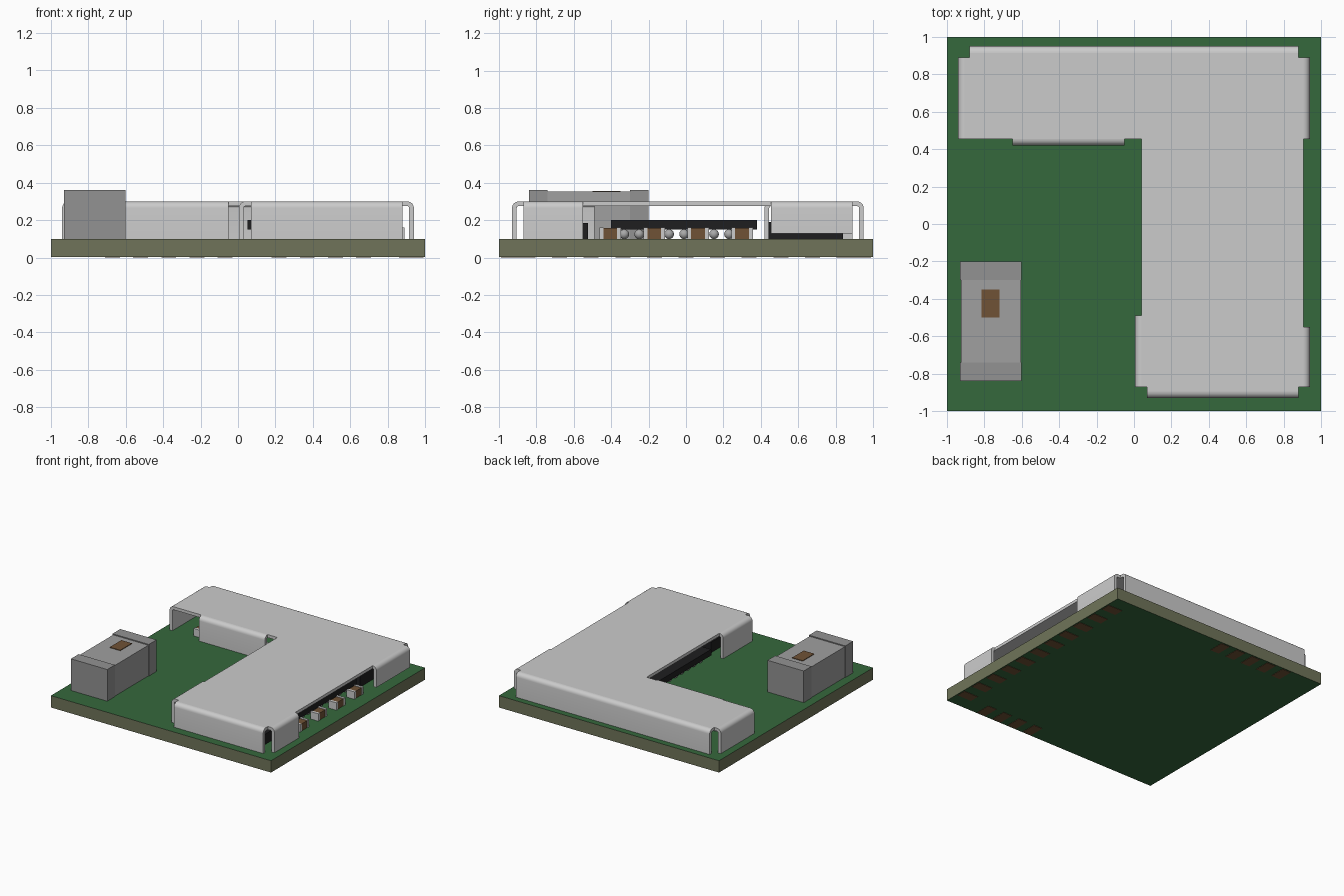
import bpy, bmesh, math
from mathutils import Matrix, Vector

if "Cube" in bpy.data.objects:
    bpy.data.objects.remove(bpy.data.objects["Cube"])


def material(name, rgb):
    m = bpy.data.materials.new(name)
    m.diffuse_color = (*rgb, 1)
    m.use_nodes = True
    m.node_tree.nodes["Principled BSDF"].inputs["Base Color"].default_value = m.diffuse_color
    return m


GREEN = material("board green", (0.036, 0.14, 0.046))
OLIVE = material("board edge olive", (0.16, 0.175, 0.10))
SILVER = material("shield silver", (0.60, 0.60, 0.60))
COPPER = material("copper brown", (0.16, 0.085, 0.037))
BLACK = material("chip black", (0.013, 0.013, 0.014))
GREY = material("antenna grey", (0.35, 0.35, 0.35))
END_GREY = material("antenna end grey", (0.29, 0.29, 0.29))
SOLDER = material("solder grey", (0.40, 0.40, 0.40))


def finish(name, bm, *mats, smooth=False):
    bmesh.ops.recalc_face_normals(bm, faces=bm.faces)
    me = bpy.data.meshes.new(name)
    bm.to_mesh(me)
    bm.free()
    for m in mats:
        me.materials.append(m)
    if smooth:
        for p in me.polygons:
            p.use_smooth = True
        me.set_sharp_from_angle(angle=math.radians(30))
    ob = bpy.data.objects.new(name, me)
    bpy.context.collection.objects.link(ob)
    return ob


def add_box(bm, x0, x1, y0, y1, z0, z1, mat=0):
    mtx = Matrix.Translation(((x0 + x1) / 2, (y0 + y1) / 2, (z0 + z1) / 2)) \
        @ Matrix.Diagonal((x1 - x0, y1 - y0, z1 - z0, 1))
    verts = bmesh.ops.create_cube(bm, size=1, matrix=mtx)["verts"]
    for f in {f for v in verts for f in v.link_faces}:
        f.material_index = mat


def box(name, dims, mat):
    bm = bmesh.new()
    add_box(bm, *dims)
    return finish(name, bm, mat)


# Circuit board: green faces, olive cut edges
bm = bmesh.new()
add_box(bm, -1, 1, -1, 1, 0.003, 0.1)
bm.normal_update()
for f in bm.faces:
    f.material_index = 0 if abs(f.normal.z) > 0.5 else 1
finish("circuit_board", bm, GREEN, OLIVE)

# Contact pads on the underside
bm = bmesh.new()
for i in range(11):
    y = 0.845 - 0.169 * i
    add_box(bm, 0.86, 0.99, y - 0.04, y + 0.04, 0, 0.005)
for i in range(5):
    x = -0.07 - 0.15 * i
    add_box(bm, x - 0.04, x + 0.04, 0.86, 0.99, 0, 0.005)
for i in range(4):
    x = 0.22 + 0.15 * i
    add_box(bm, x - 0.04, x + 0.04, -0.99, -0.86, 0, 0.005)
finish("bottom_contact_pads", bm, COPPER)

# Shield can: flat L-shaped lid with notched corners
TOP, T, R = 0.30, 0.025, 0.035
bm = bmesh.new()
outline = [(-0.905, 0.455), (0.04, 0.455), (0.04, -0.87), (0.07, -0.87),
           (0.07, -0.895), (0.88, -0.895), (0.88, -0.87), (0.905, -0.87),
           (0.905, 0.89), (0.88, 0.89), (0.88, 0.915), (-0.88, 0.915),
           (-0.88, 0.89), (-0.905, 0.89)]
lid = bm.faces.new([bm.verts.new((x, y, TOP - T)) for x, y in outline])
ext = bmesh.ops.extrude_face_region(bm, geom=[lid], use_keep_orig=True)["geom"]
bmesh.ops.translate(bm, vec=(0, 0, T),
                    verts=[g for g in ext if isinstance(g, bmesh.types.BMVert)])


# Shield walls: each is a bent strip hanging from a lid edge
def add_wall(p0, p1, out, bottom):
    angles = [math.radians(a) for a in range(0, 91, 15)]
    zc = TOP - R
    prof = [(R * math.sin(a), zc + R * math.cos(a)) for a in angles]
    prof += [(R, bottom), (R - T, bottom)]
    prof += [((R - T) * math.sin(a), zc + (R - T) * math.cos(a))
             for a in reversed(angles)]
    rings = [[bm.verts.new((p[0] + out[0] * d, p[1] + out[1] * d, z))
              for d, z in prof] for p in (p0, p1)]
    n = len(prof)
    for i in range(n - 1):
        j = i + 1
        bm.faces.new((rings[0][i], rings[0][j], rings[1][j], rings[1][i]))
    bm.faces.new((rings[0][-1], rings[0][0], rings[1][0], rings[1][-1]))
    # end caps as quads across the thickness
    h = n // 2
    for r in rings:
        for i in range(h - 1):
            bm.faces.new((r[i], r[i + 1], r[n - 2 - i], r[n - 1 - i]))


add_wall((-0.88, 0.915), (0.88, 0.915), (0, 1), 0.1)        # back
add_wall((-0.905, 0.455), (-0.905, 0.89), (-1, 0), 0.1)     # left
add_wall((0.905, 0.455), (0.905, 0.89), (1, 0), 0.13)       # right, rear part
add_wall((0.905, -0.87), (0.905, -0.55), (1, 0), 0.1)       # right, front part
add_wall((0.07, -0.895), (0.88, -0.895), (0, -1), 0.1)      # front
add_wall((0.04, -0.87), (0.04, -0.49), (-1, 0), 0.1)        # inner left
add_wall((-0.65, 0.455), (-0.05, 0.455), (0, -1), 0.1)      # inner front
finish("shield_can", bm, SILVER, smooth=True)

# Main chip on a grid of solder balls
box("main_chip", (0.05, 0.81, -0.40, 0.38, 0.15, 0.20), BLACK)
bm = bmesh.new()
for i in range(9):
    for j in range(9):
        pos = Vector((0.11 + 0.08 * i, -0.33 + 0.08 * j, 0.125))
        bmesh.ops.create_uvsphere(bm, u_segments=12, v_segments=8, radius=0.026,
                                  matrix=Matrix.Translation(pos))
finish("solder_balls", bm, SOLDER, smooth=True)

# Smaller chips under the shield
box("rear_chip", (0.10, 0.80, 0.442, 0.84, 0.1, 0.19), BLACK)
box("front_chip", (0.14, 0.80, -0.84, -0.525, 0.1, 0.185), BLACK)


# Capacitors: brown body with silver ends, lying along y
def capacitor(name, x, y):
    bm = bmesh.new()
    add_box(bm, x - 0.033, x + 0.033, y - 0.039, y + 0.039, 0.1, 0.158, 0)
    for s in (-1, 1):
        a, b = sorted((y + s * 0.037, y + s * 0.058))
        add_box(bm, x - 0.036, x + 0.036, a, b, 0.1, 0.161, 1)
    finish(name, bm, COPPER, SILVER)


for i in range(4):
    capacitor(f"edge_capacitor_{i + 1}", 0.853, -0.405 + 0.235 * i)
for i, x in enumerate((-0.70, -0.12)):
    capacitor(f"inner_capacitor_{i + 1}", x, 0.53)

# Chip antenna: body, two raised end caps and a copper spot on top
box("antenna_body", (-0.925, -0.605, -0.75, -0.29, 0.1, 0.352), GREY)
box("antenna_front_end", (-0.93, -0.60, -0.84, -0.74, 0.1, 0.36), END_GREY)
box("antenna_back_end", (-0.93, -0.60, -0.30, -0.20, 0.1, 0.36), END_GREY)
box("antenna_copper_spot", (-0.815, -0.72, -0.50, -0.35, 0.35, 0.357), COPPER)
